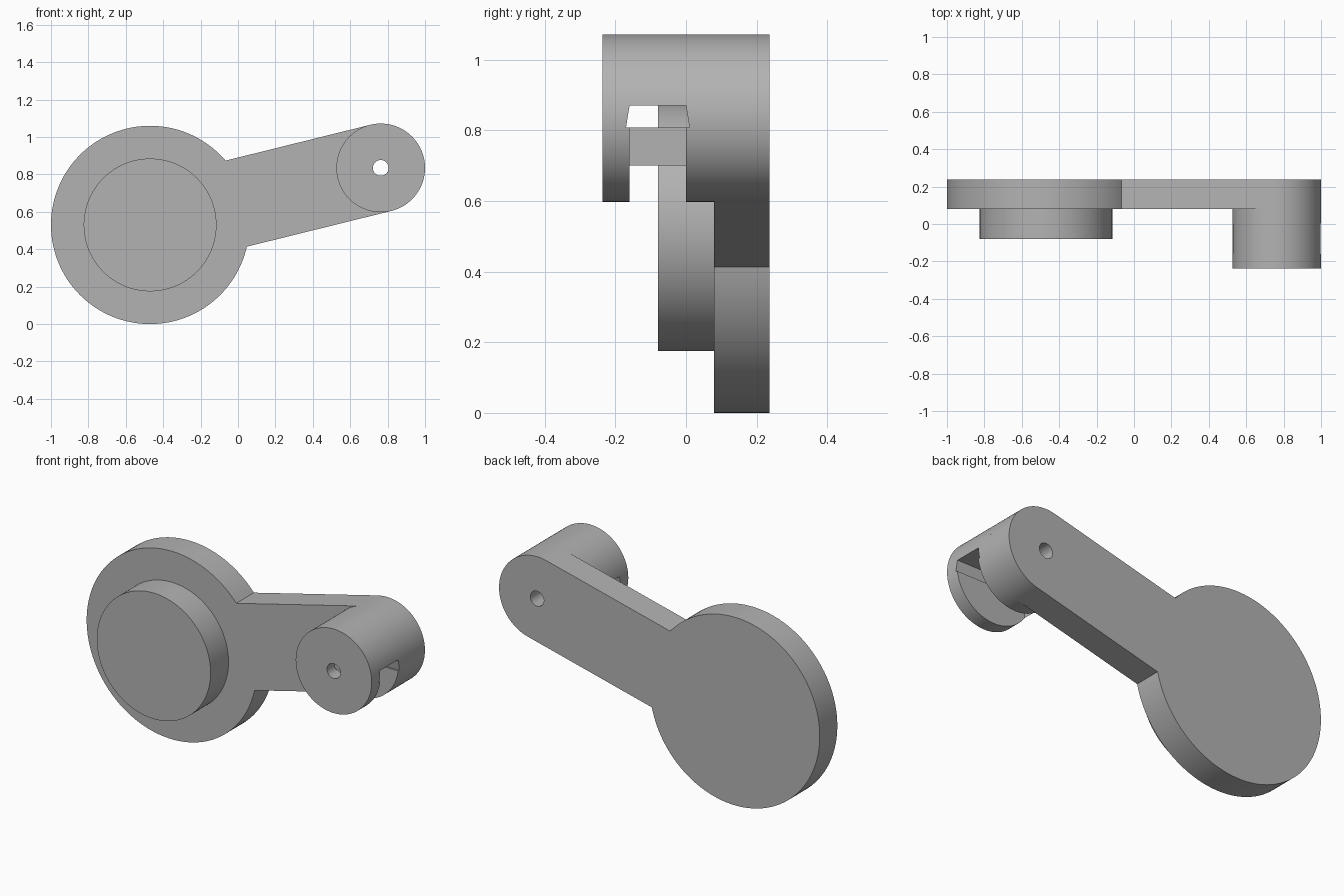
import bpy
import bmesh
import math

cube = bpy.data.objects.get("Cube")
if cube:
    bpy.data.objects.remove(cube, do_unlink=True)

grey = bpy.data.materials.new("plain grey")
grey.use_nodes = True
colour = (0.45, 0.45, 0.45, 1)
grey.diffuse_color = colour
grey.node_tree.nodes["Principled BSDF"].inputs["Base Color"].default_value = colour

DISC, DISC_R = (-0.47, 0.53), 0.53
HUB, HUB_R = (0.763, 0.835), 0.237
BACK, PLATE_FRONT = 0.237, 0.08


def arc(centre, radius, start, end, steps):
    """Points on an arc in the x-z plane."""
    return [(centre[0] + radius * math.cos(start + (end - start) * i / steps),
             centre[1] + radius * math.sin(start + (end - start) * i / steps))
            for i in range(steps + 1)]


def circle(centre, radius, steps=128):
    return arc(centre, radius, 0, 2 * math.pi, steps)[:-1]


def prism(name, outline, shift, place):
    """Extrude an outline; place turns (a, b) into a 3D point."""
    bm = bmesh.new()
    face = bm.faces.new([bm.verts.new(place(a, b)) for a, b in outline])
    new = bmesh.ops.extrude_face_region(bm, geom=[face])["geom"]
    bmesh.ops.translate(bm, vec=shift, verts=[v for v in new if isinstance(v, bmesh.types.BMVert)])
    bmesh.ops.recalc_face_normals(bm, faces=bm.faces)
    mesh = bpy.data.meshes.new(name)
    bm.to_mesh(mesh)
    bm.free()
    mesh.materials.append(grey)
    obj = bpy.data.objects.new(name, mesh)
    bpy.context.collection.objects.link(obj)
    return obj


def along_y(name, outline, front, back):
    return prism(name, outline, (0, back - front, 0), lambda x, z: (x, front, z))


def along_x(name, outline, left, right):
    return prism(name, outline, (right - left, 0, 0), lambda y, z: (left, y, z))


def select(obj):
    bpy.ops.object.select_all(action="DESELECT")
    obj.select_set(True)
    bpy.context.view_layer.objects.active = obj


def cut(obj, cutters):
    select(obj)
    for cutter in cutters:
        mod = obj.modifiers.new("cut", "BOOLEAN")
        mod.operation = "DIFFERENCE"
        mod.solver = "EXACT"
        mod.object = cutter
        bpy.ops.object.modifier_apply(modifier=mod.name)


# Back plate: large disc and straight arm with a round end
tilt = math.atan2(HUB[1] - DISC[1], HUB[0] - DISC[0])
neck = math.asin(HUB_R / DISC_R)
outline = arc(DISC, DISC_R, tilt + neck, tilt + 2 * math.pi - neck, 120)
outline += arc(HUB, HUB_R, tilt - math.pi / 2, tilt + math.pi / 2, 64)
plate = along_y("arm_plate", outline, PLATE_FRONT, BACK)

# Raised round boss on the disc
boss = along_y("disc_boss", circle(DISC, 0.355), -0.08, PLATE_FRONT)

# Hub at the arm end
hub = along_y("slotted_hub", circle(HUB, HUB_R), -BACK, PLATE_FRONT)

# Cutters: pin hole, open lower slot, tapered cross channel
pin = along_y("pin_cutter", circle(HUB, 0.042, 48), -0.5, 0.5)
slot = along_x("slot_cutter", [(-0.16, 0.5), (0, 0.5), (0, 0.83), (-0.16, 0.83)], 0.568, 1.2)
channel = along_x("channel_cutter",
                  [(-0.17, 0.808), (0.01, 0.808), (0, 0.87), (-0.16, 0.87)], 0.4, 1.2)
cut(plate, [pin])
cut(hub, [pin, slot, channel])
for cutter in (pin, slot, channel):
    bpy.data.objects.remove(cutter, do_unlink=True)

for part in (plate, boss, hub):
    select(part)
    bpy.ops.object.shade_smooth_by_angle(angle=math.radians(25))
